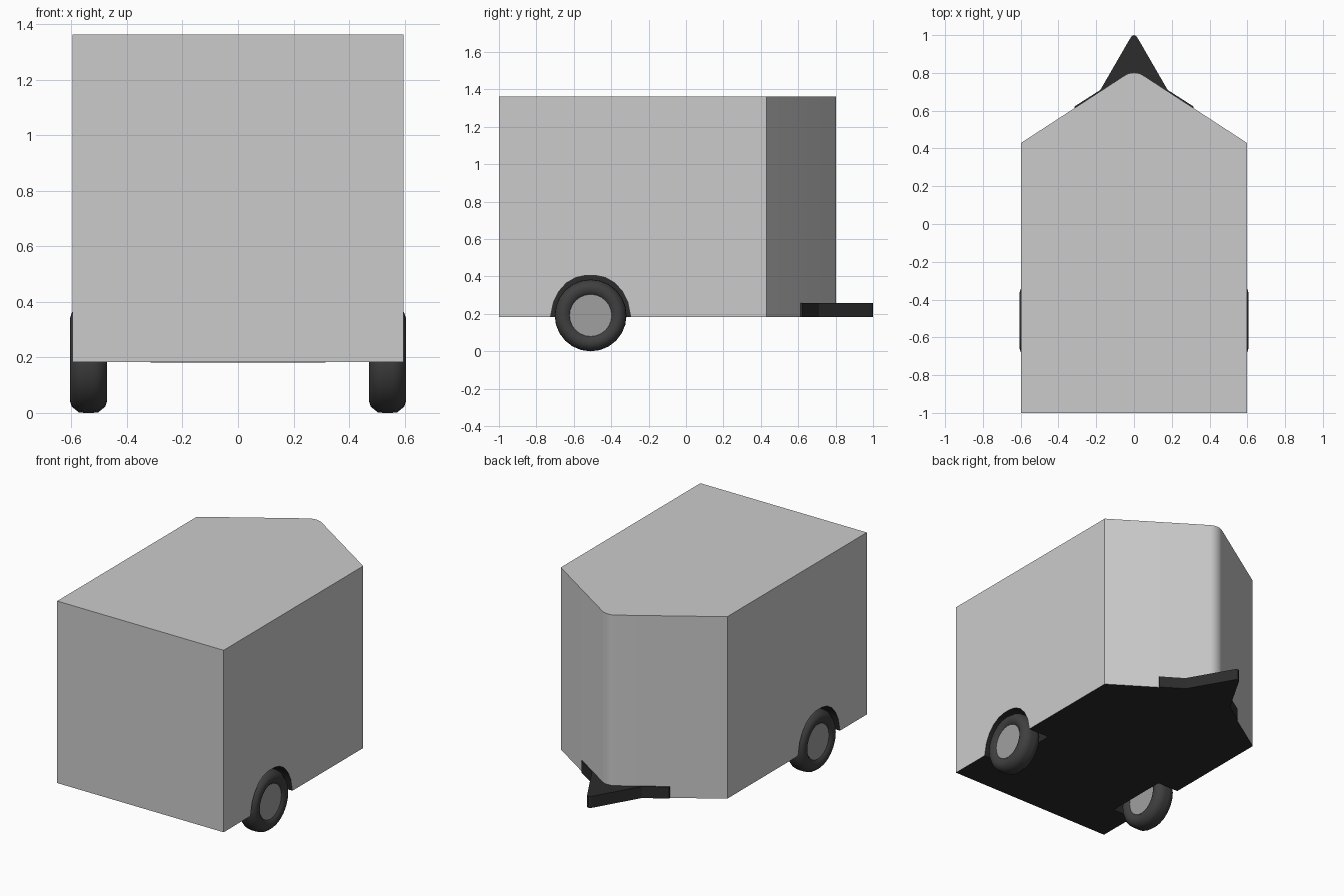
import bpy, bmesh, math
from mathutils import Matrix, Vector

if "Cube" in bpy.data.objects:
    bpy.data.objects.remove(bpy.data.objects["Cube"])

WY, WZ = -0.51, 0.192          # wheel centre
Z0, Z1 = 0.183, 1.363          # body bottom and top


def material(name, v):
    m = bpy.data.materials.new(name)
    m.diffuse_color = (v, v, v, 1)
    m.use_nodes = True
    m.node_tree.nodes["Principled BSDF"].inputs["Base Color"].default_value = m.diffuse_color
    return m


black = material("black_frame", 0.025)
rubber = material("rubber", 0.05)
hub_grey = material("hub_grey", 0.35)


def finish(name, bm, mats):
    bmesh.ops.recalc_face_normals(bm, faces=bm.faces)
    me = bpy.data.meshes.new(name)
    bm.to_mesh(me)
    bm.free()
    for m in mats:
        me.materials.append(m)
    ob = bpy.data.objects.new(name, me)
    bpy.context.collection.objects.link(ob)
    return ob


def prism(points, offset):
    """Closed 3D polygon extruded along offset."""
    bm = bmesh.new()
    f = bm.faces.new([bm.verts.new(p) for p in points])
    r = bmesh.ops.extrude_face_region(bm, geom=[f], use_keep_orig=True)
    vs = [v for v in r["geom"] if isinstance(v, bmesh.types.BMVert)]
    bmesh.ops.translate(bm, verts=vs, vec=Vector(offset))
    return bm


def activate(ob):
    bpy.ops.object.select_all(action='DESELECT')
    ob.select_set(True)
    bpy.context.view_layer.objects.active = ob


def smooth(ob, deg=35):
    activate(ob)
    bpy.ops.object.shade_smooth_by_angle(angle=math.radians(deg))


def mirrored(half):
    """Right half outline (x > 0, ending at the nose) to a full outline."""
    return half + [(-x, y) for x, y in reversed(half) if x > 0]


# Body with a V-shaped rounded nose and a black underside
slope = math.atan(0.63)
R = 0.09
yc = 0.801 - R
nose = [(R * math.sin(slope * i / 4), yc + R * math.cos(slope * i / 4)) for i in (4, 3, 2, 1, 0)]
outline = mirrored([(0.597, -1), (0.597, 0.43)] + nose)
bm = prism([(x, y, Z0) for x, y in outline], (0, 0, Z1 - Z0))
for f in bm.faces:
    if f.calc_center_median().z < Z0 + 0.01:
        f.material_index = 1
body = finish("trailer_body", bm, [None, black])

# Wheel wells cut into both sides
arch = [(-0.215, Z0), (-0.198, 0.265), (-0.17, 0.32), (-0.13, 0.365), (-0.08, 0.394), (-0.03, 0.405)]
arch = arch + [(-y, z) for y, z in reversed(arch)] + [(0.215, 0.0), (-0.215, 0.0)]
for s in (-1, 1):
    bm = prism([(s * 0.445, WY + y, z) for y, z in arch], (s * 0.3, 0, 0))
    for f in bm.faces:
        f.material_index = 1
    cutter = finish("well_cutter", bm, [None, black])
    cutter.hide_render = True
    mod = body.modifiers.new("well", 'BOOLEAN')
    mod.operation = 'DIFFERENCE'
    mod.solver = 'EXACT'
    mod.object = cutter
    activate(body)
    bpy.ops.object.modifier_apply(modifier=mod.name)
    bpy.data.objects.remove(cutter)
smooth(body)

# Tow hitch
hitch = mirrored([(0.315, 0.605), (0.315, 0.622), (0.178, 0.71), (0.022, 0.98), (0.012, 0.995), (0, 1)])
finish("tow_hitch", prism([(x, y, Z0 - 0.001) for x, y in hitch], (0, 0, 0.075)), [black])

# Wheels: lathed tyre plus hub disc
section = [(0.05, 0.112), (0.062, 0.125), (0.0665, 0.15), (0.06, 0.17), (0.035, 0.19), (0.015, 0.192)]
section += [(-x, r) for x, r in reversed(section)]
N = 24
for s, side in ((-1, "left"), (1, "right")):
    place = Matrix.Translation((s * 0.5385, WY, WZ))
    bm = bmesh.new()
    rings = []
    for i in range(N):
        a = 2 * math.pi * i / N
        rings.append([bm.verts.new((x, r * math.cos(a), r * math.sin(a))) for x, r in section])
    for i in range(N):
        p, q = rings[i], rings[(i + 1) % N]
        for j in range(len(section)):
            k = (j + 1) % len(section)
            bm.faces.new((p[j], p[k], q[k], q[j]))
    bm.transform(place)
    smooth(finish(side + "_tyre", bm, [rubber]), 45)

    bm = bmesh.new()
    bmesh.ops.create_cone(bm, cap_ends=True, segments=N, radius1=0.1125, radius2=0.1125, depth=0.102,
                          matrix=place @ Matrix.Rotation(math.pi / 2, 4, 'Y'))
    smooth(finish(side + "_hub", bm, [hub_grey]))
